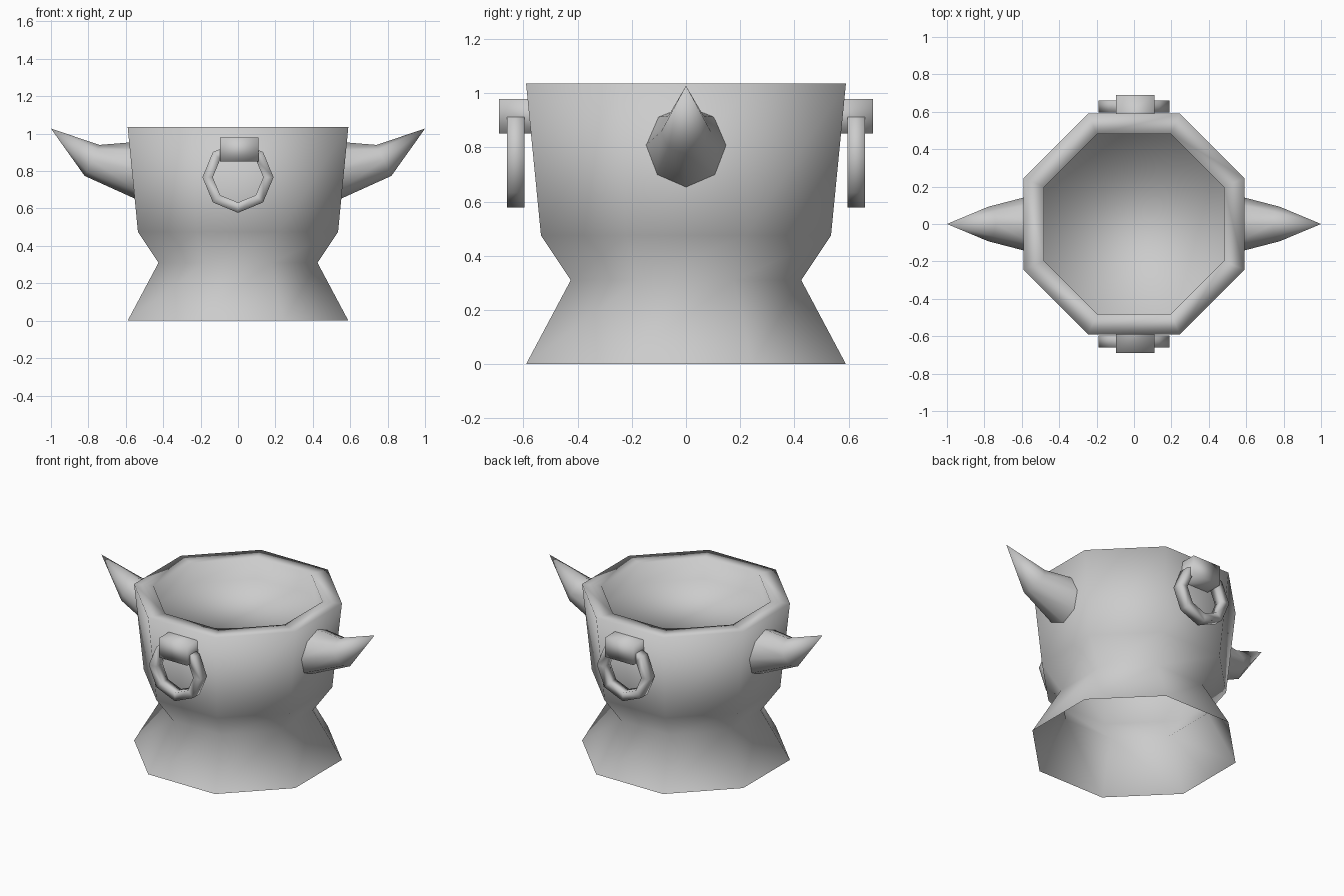
import bpy, bmesh, math
from mathutils import Vector

if "Cube" in bpy.data.objects:
    bpy.data.objects.remove(bpy.data.objects["Cube"])

gray = bpy.data.materials.new("stone_gray")
gray.diffuse_color = (0.6, 0.6, 0.6, 1)
gray.use_nodes = True
gray.node_tree.nodes["Principled BSDF"].inputs["Base Color"].default_value = gray.diffuse_color


def finish(name, bm):
    bmesh.ops.recalc_face_normals(bm, faces=bm.faces)
    me = bpy.data.meshes.new(name)
    bm.to_mesh(me)
    bm.free()
    me.materials.append(gray)
    for p in me.polygons:
        p.use_smooth = True
    ob = bpy.data.objects.new(name, me)
    bpy.context.collection.objects.link(ob)
    return ob


def bridge(bm, a, b):
    for i in range(len(a)):
        j = (i + 1) % len(a)
        bm.faces.new((a[i], a[j], b[j], b[i]))


# Octagonal pot: open flared foot, waist, bowl, rim, inner wall and shallow floor
bm = bmesh.new()
rings = []
for apothem, z in [(0.59, 0), (0.425, 0.31), (0.535, 0.475), (0.59, 1.035),
                   (0.48, 1.035), (0.48, 0.9)]:
    r = apothem / math.cos(math.pi / 8)
    angles = [math.pi / 8 + k * math.pi / 4 for k in range(8)]
    rings.append([bm.verts.new((r * math.cos(a), r * math.sin(a), z)) for a in angles])
for a, b in zip(rings, rings[1:]):
    bridge(bm, a, b)
bm.faces.new(rings[-1])
finish("pot", bm)


# Upturned side horns: two eight-sided rings and a tip, open inside the pot wall
def horn(name, side):
    bm = bmesh.new()
    rings = []
    for cx, cz, radius, lean in [(0.53, 0.80, 0.157, 0), (0.78, 0.857, 0.092, 0.45)]:
        ring = []
        for k in range(8):
            a = k * math.pi / 4
            up = radius * math.cos(a)
            ring.append(bm.verts.new((side * (cx - up * math.sin(lean)),
                                      radius * math.sin(a), cz + up * math.cos(lean))))
        rings.append(ring)
    bridge(bm, *rings)
    tip = bm.verts.new((side * 1.0, 0, 1.027))
    for k in range(8):
        bm.faces.new((rings[1][k], rings[1][(k + 1) % 8], tip))
    finish(name, bm)


# Hanging ring: eight-sided loop with a square section, standing in the xz plane
def hanging_ring(name, side):
    bm = bmesh.new()
    loops = []
    for k in range(8):
        a = k * math.pi / 4
        loops.append([bm.verts.new((r * math.cos(a), side * y, 0.767 + r * math.sin(a)))
                      for r, y in ((0.19, 0.595), (0.19, 0.661), (0.135, 0.661), (0.135, 0.595))])
    for k in range(8):
        bridge(bm, loops[k], loops[(k + 1) % 8])
    finish(name, bm)


# Block that holds the hanging ring, open where it enters the pot wall
def ring_mount(name, side):
    bm = bmesh.new()
    bmesh.ops.create_cube(bm, size=1)
    for v in bm.verts:
        v.co = Vector((0.007 + v.co.x * 0.207, side * 0.625 + v.co.y * 0.128,
                       0.915 + v.co.z * 0.128))
    back = min(bm.faces, key=lambda f: abs(f.calc_center_median().y))
    bmesh.ops.delete(bm, geom=[back], context='FACES_ONLY')
    finish(name, bm)


for side, label in ((1, "right"), (-1, "left")):
    horn(label + "_horn", side)
for side, label in ((-1, "front"), (1, "back")):
    hanging_ring(label + "_ring", side)
    ring_mount(label + "_ring_mount", side)
